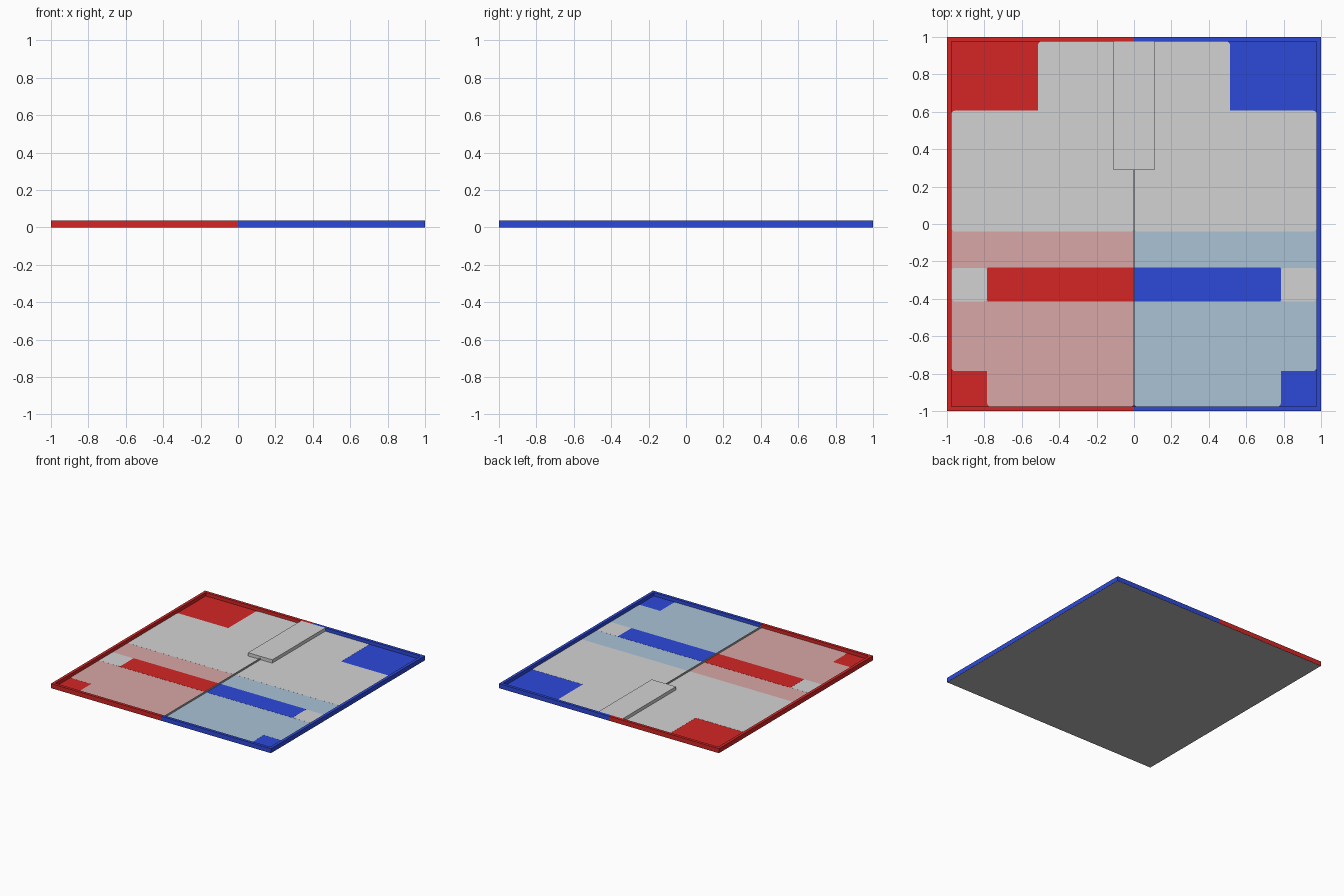
import bpy, bmesh, math

cube = bpy.data.objects.get("Cube")
if cube:
    bpy.data.objects.remove(cube, do_unlink=True)


def material(name, r, g, b):
    m = bpy.data.materials.new(name)
    m.use_nodes = True
    m.diffuse_color = (r, g, b, 1)
    m.node_tree.nodes["Principled BSDF"].inputs["Base Color"].default_value = (r, g, b, 1)
    return m


RED = material("red", 0.66, 0.019, 0.019)
BLUE = material("blue", 0.027, 0.067, 0.70)
GREY = material("light grey", 0.65, 0.65, 0.65)
PINK = material("pale red", 0.69, 0.39, 0.385)
PALE = material("pale blue", 0.40, 0.545, 0.67)
MID = material("mid grey", 0.47, 0.47, 0.47)


def prism(name, outline, z0, z1, mat):
    """Extrude a flat outline between two heights."""
    bm = bmesh.new()
    face = bm.faces.new([bm.verts.new((x, y, z0)) for x, y in outline])
    top = bmesh.ops.extrude_face_region(bm, geom=[face])["geom"]
    for v in top:
        if isinstance(v, bmesh.types.BMVert):
            v.co.z = z1
    bmesh.ops.recalc_face_normals(bm, faces=bm.faces)
    mesh = bpy.data.meshes.new(name)
    bm.to_mesh(mesh)
    bm.free()
    mesh.materials.append(mat)
    obj = bpy.data.objects.new(name, mesh)
    bpy.context.collection.objects.link(obj)
    return obj


def rect(x0, x1, y0, y1, r=0.0):
    """Rectangle outline, with optional rounded corners."""
    x0, x1 = sorted((x0, x1))
    if r == 0:
        return [(x0, y0), (x1, y0), (x1, y1), (x0, y1)]
    points = []
    corners = [(x1 - r, y1 - r), (x0 + r, y1 - r), (x0 + r, y0 + r), (x1 - r, y0 + r)]
    for quarter, (cx, cy) in enumerate(corners):
        for step in range(5):
            a = (quarter + step / 4) * math.pi / 2
            points.append((cx + r * math.cos(a), cy + r * math.sin(a)))
    return points


IN = 0.976      # inner edge of the rim
TOP = 0.038     # rim height
FLOOR = 0.010   # panel height
STEP = 0.0004   # thickness of one painted layer
R = 0.018       # corner rounding of painted areas

prism("base_plate", rect(-0.999, 0.999, -0.999, 0.999), 0, 0.006, MID)

for side, s, strong, pale in (("right", -1, RED, PINK), ("left", 1, BLUE, PALE)):
    # Half of the raised rim
    c_shape = [(0, -1), (s, -1), (s, 1), (0, 1), (0, IN), (s * IN, IN), (s * IN, -IN), (0, -IN)]
    prism(side + "_rim", c_shape, 0.0008, TOP, strong)
    prism(side + "_floor", rect(0, s * IN, -IN, IN), 0.006, FLOOR, strong)

    # Painted areas, stacked in thin layers: x0, x1, y0, y1, rounding, layer, colour
    areas = {
        "pale_field": (0, IN, -0.786, 0.0, R, 1, pale),
        "pale_front_field": (0, 0.785, -IN, -0.70, R, 1, pale),
        "end_patch": (0.785, IN, -0.414, -0.235, R, 2, GREY),
        "stripe": (0, 0.785, -0.414, -0.233, 0.006, 3, strong),
        "grey_field": (0, IN, -0.04, 0.606, R, 2, GREY),
        "grey_back_field": (0, 0.513, 0.50, IN, R, 2, GREY),
    }
    for name, (x0, x1, y0, y1, radius, layer, mat) in areas.items():
        prism(side + "_" + name, rect(s * x0, s * x1, y0, y1, radius),
              FLOOR, FLOOR + layer * STEP, mat)

# Low centre divider and the raised block at the back
prism("centre_divider", rect(-0.004, 0.004, -IN, 0.288), FLOOR, 0.022, MID)
prism("raised_block", rect(-0.11, 0.11, 0.288, IN), FLOOR, TOP, GREY)
